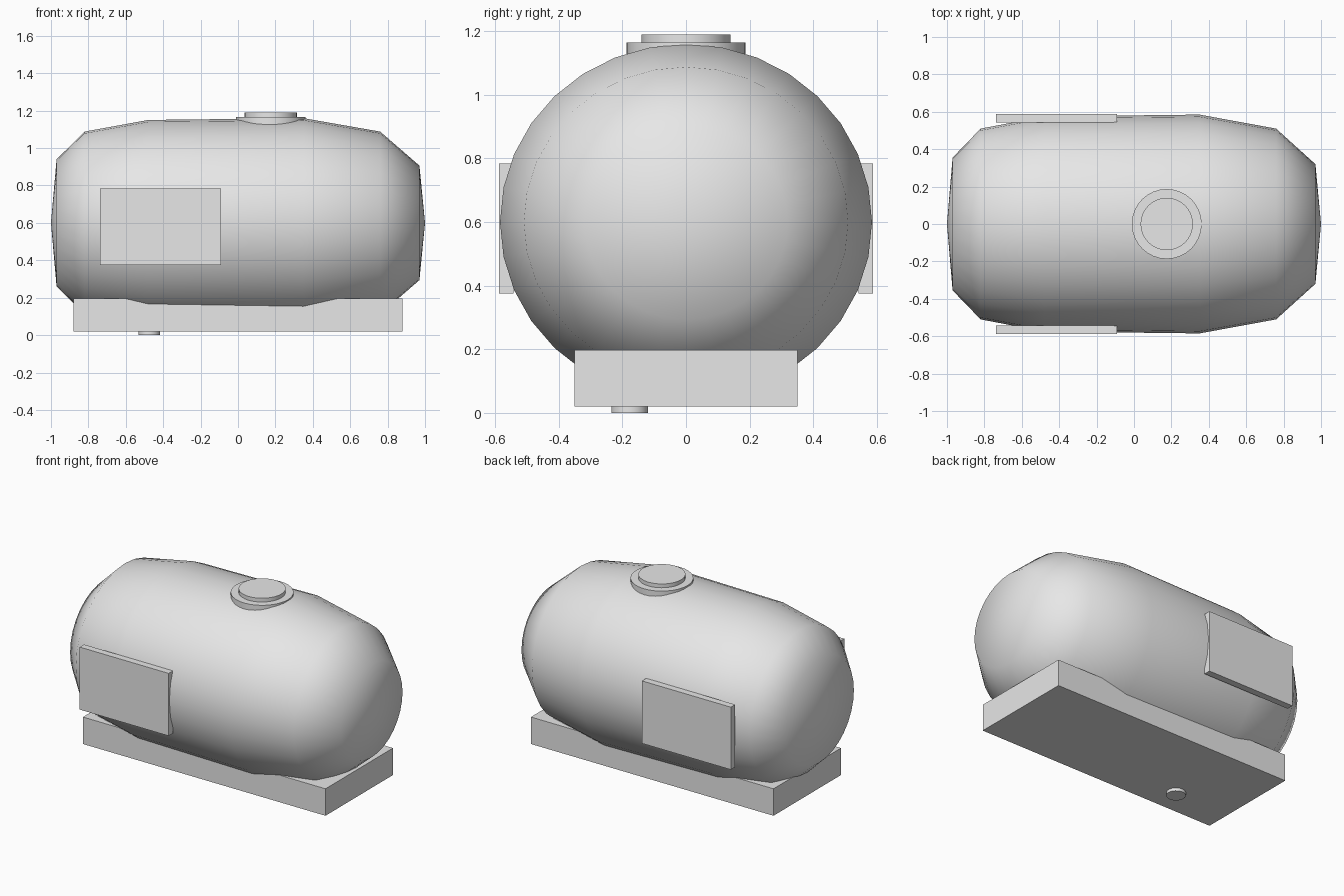
import bpy, bmesh, math

if "Cube" in bpy.data.objects:
    bpy.data.objects.remove(bpy.data.objects["Cube"])

grey = bpy.data.materials.new("light_grey")
grey.diffuse_color = (0.8, 0.8, 0.8, 1)
grey.use_nodes = True
grey.node_tree.nodes["Principled BSDF"].inputs["Base Color"].default_value = grey.diffuse_color


def finish(name, bm):
    bmesh.ops.recalc_face_normals(bm, faces=bm.faces)
    mesh = bpy.data.meshes.new(name)
    bm.to_mesh(mesh)
    bm.free()
    mesh.materials.append(grey)
    ob = bpy.data.objects.new(name, mesh)
    bpy.context.collection.objects.link(ob)
    return ob


def box(name, lo, hi):
    bm = bmesh.new()
    bmesh.ops.create_cube(bm, size=1)
    for v in bm.verts:
        v.co = [(a + b) / 2 + c * (b - a) for a, b, c in zip(lo, hi, v.co)]
    return finish(name, bm)


def disc(name, x, y, radius, z0, z1):
    bm = bmesh.new()
    bmesh.ops.create_cone(bm, cap_ends=True, segments=32, radius1=radius,
                          radius2=radius, depth=z1 - z0)
    bmesh.ops.translate(bm, verts=bm.verts, vec=(x, y, (z0 + z1) / 2))
    for f in bm.faces:
        f.smooth = len(f.verts) == 4
    ob = finish(name, bm)
    for e in ob.data.edges:  # sharp rims
        a, b = (ob.data.vertices[i].co.z for i in e.vertices)
        e.use_edge_sharp = abs(a - b) < 1e-5
    return ob


# Barrel body: slightly flattened sections along x, closed to a point at each end
SEG, CENTRE_Z, FLATTEN = 32, 0.6, 0.957
profile = [(-0.97, 0.355), (-0.82, 0.51), (-0.48, 0.575),
           (0.35, 0.585), (0.76, 0.51), (0.97, 0.32)]
bm = bmesh.new()
rings = []
for x, r in profile:
    rings.append([bm.verts.new((x, r * math.cos(a), CENTRE_Z + FLATTEN * r * math.sin(a)))
                  for a in (2 * math.pi * i / SEG for i in range(SEG))])
tips = [bm.verts.new((x, 0, CENTRE_Z)) for x in (-1, 1)]
for i in range(SEG):
    j = (i + 1) % SEG
    for a, b in zip(rings, rings[1:]):
        bm.faces.new((a[i], a[j], b[j], b[i]))
    bm.faces.new((tips[0], rings[0][j], rings[0][i]))
    bm.faces.new((tips[1], rings[-1][i], rings[-1][j]))
for f in bm.faces:
    f.smooth = True
finish("barrel_body", bm)

# Base and the single stud under it
box("base_plinth", (-0.88, -0.35, 0.02), (0.88, 0.35, 0.197))
disc("base_stud", -0.475, -0.177, 0.058, 0.0, 0.03)

# Side panels
for side, s in (("front", -1), ("back", 1)):
    y = sorted((s * 0.543, s * 0.588))
    box(side + "_panel", (-0.737, y[0], 0.375), (-0.092, y[1], 0.785))

# Round hatch on top
disc("hatch_collar", 0.175, 0.0, 0.187, 1.06, 1.165)
disc("hatch_lid", 0.175, 0.0, 0.14, 1.10, 1.19)
